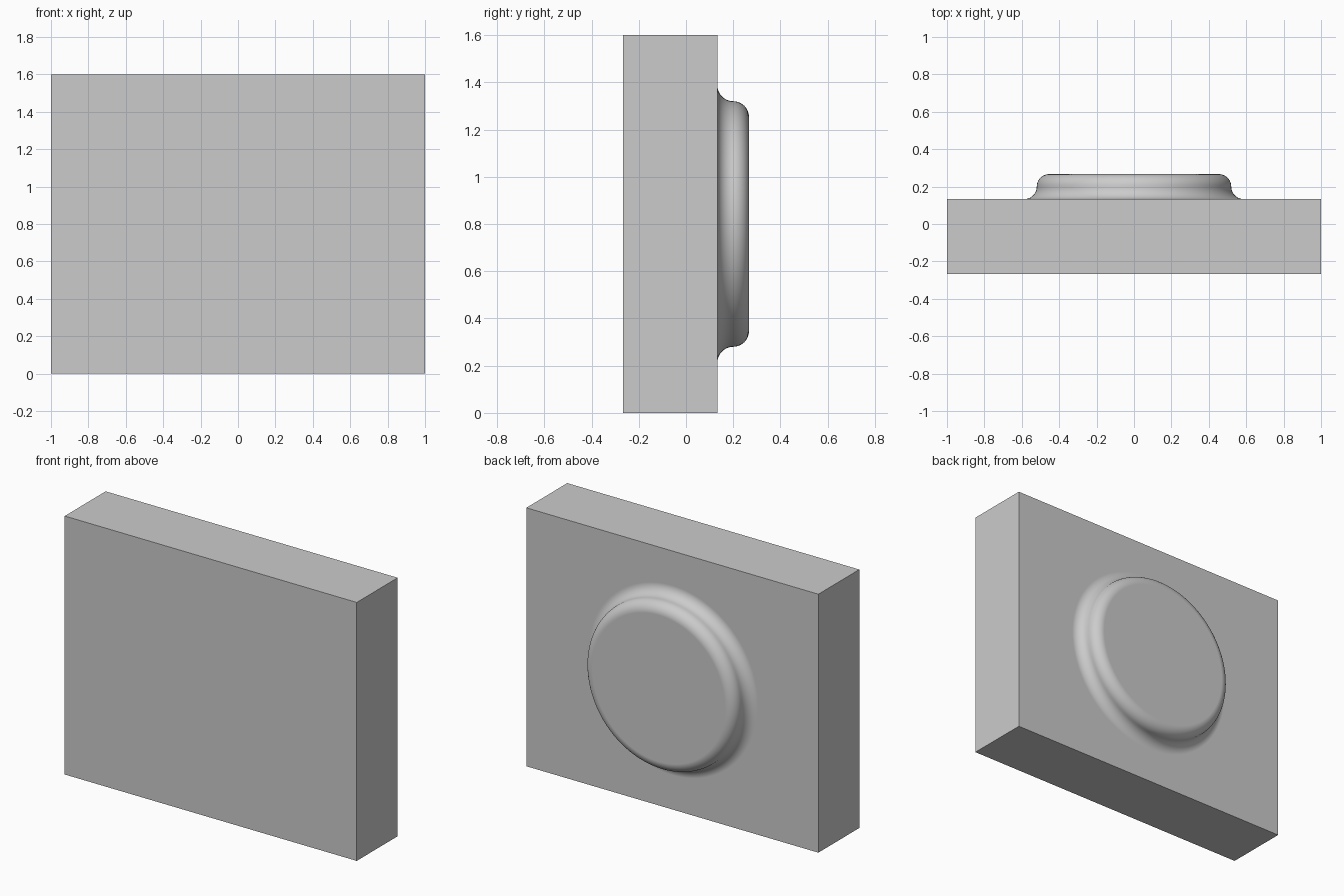
import bpy, bmesh, math
from mathutils import Matrix, Vector

if "Cube" in bpy.data.objects:
    bpy.data.objects.remove(bpy.data.objects["Cube"])

BACK, TOP, R, F = 0.1333, 0.2667, 0.52, 0.0667   # block back, boss end, boss radius, fillet radius
CENTRE_Z, SEGMENTS, STEPS = 0.8, 128, 10

grey = bpy.data.materials.new("plain_grey")
grey.diffuse_color = (0.6, 0.6, 0.6, 1)
grey.use_nodes = True
grey.node_tree.nodes["Principled BSDF"].inputs["Base Color"].default_value = grey.diffuse_color


def make_object(name, bm):
    bmesh.ops.recalc_face_normals(bm, faces=bm.faces)
    mesh = bpy.data.meshes.new(name)
    bm.to_mesh(mesh)
    bm.free()
    mesh.materials.append(grey)
    obj = bpy.data.objects.new(name, mesh)
    bpy.context.collection.objects.link(obj)
    return obj


# Rectangular block
bm = bmesh.new()
bmesh.ops.create_cube(bm, size=1, matrix=Matrix.Translation((0, BACK - 0.2, 0.8))
                      @ Matrix.Diagonal((2, 0.4, 1.6, 1)))
block = make_object("block", bm)

# Round boss: root inside the block, concave fillet, then a rounded rim
arc = [math.pi / 2 * i / STEPS for i in range(STEPS + 1)]
profile = [(R + F, BACK - 0.1)]
profile += [(R + F - F * math.sin(a), BACK + F - F * math.cos(a)) for a in arc]
profile += [(R - F + F * math.cos(a), TOP - F + F * math.sin(a)) for a in arc[1:]]
bm = bmesh.new()
rings = []
for r, y in profile:
    rings.append([bm.verts.new((r * math.cos(t), y, CENTRE_Z + r * math.sin(t)))
                  for t in (2 * math.pi * i / SEGMENTS for i in range(SEGMENTS))])
for a, b in zip(rings, rings[1:]):
    for i in range(SEGMENTS):
        j = (i + 1) % SEGMENTS
        bm.faces.new((a[i], a[j], b[j], b[i]))
bm.faces.new(rings[0])
bm.faces.new(rings[-1])
boss = make_object("boss", bm)

# Join the boss to the block as one solid
union = block.modifiers.new("union", 'BOOLEAN')
union.operation = 'UNION'
union.solver = 'EXACT'
union.object = boss
bpy.context.view_layer.objects.active = block
block.select_set(True)
bpy.ops.object.modifier_apply(modifier=union.name)
bpy.data.objects.remove(boss)
block.name = "block_with_boss"

# Smooth fillets, crisp block edges, flat large faces
bpy.ops.object.shade_smooth_by_angle(angle=math.radians(30))
weighted = block.modifiers.new("flat_face_normals", 'WEIGHTED_NORMAL')
weighted.keep_sharp = True
